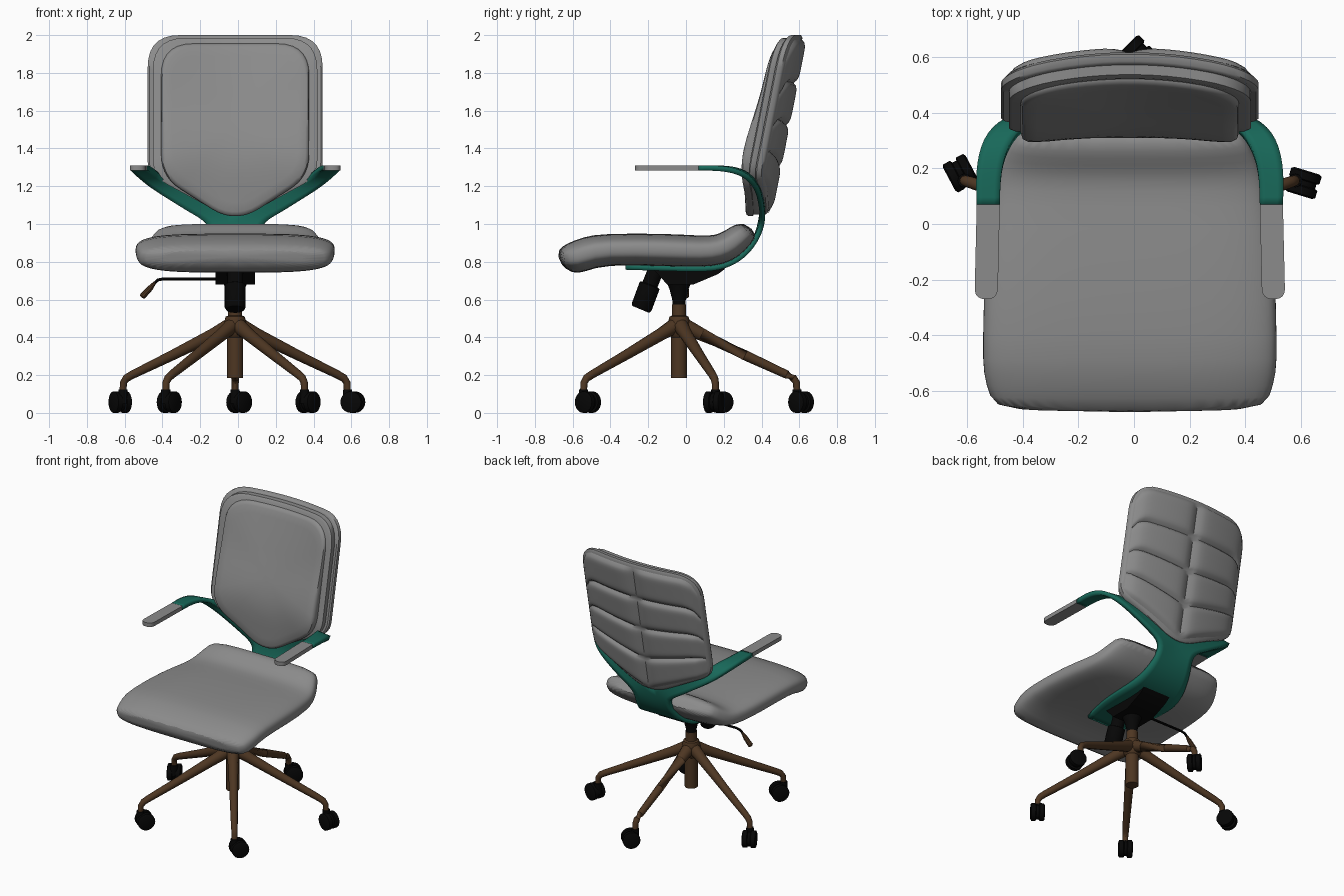
import bpy, bmesh
from math import pi, cos, sin, radians, sqrt, exp, copysign, ceil
from mathutils import Vector as V

if "Cube" in bpy.data.objects:
    bpy.data.objects.remove(bpy.data.objects["Cube"])

CX, CY = -0.015, -0.037            # column axis


def material(name, rgb):
    m = bpy.data.materials.new(name)
    m.diffuse_color = (*rgb, 1)
    m.use_nodes = True
    m.node_tree.nodes["Principled BSDF"].inputs["Base Color"].default_value = m.diffuse_color
    return m


GREY = material("grey", (0.26, 0.26, 0.26))
TEAL = material("teal", (0.009, 0.138, 0.10))
BROWN = material("brown", (0.075, 0.037, 0.016))
BLACK = material("black", (0.002, 0.002, 0.002))


def make(name, verts, faces, mat, angle=35):
    me = bpy.data.meshes.new(name)
    me.from_pydata([(p[0] + CX, p[1], p[2]) for p in verts], [], faces)
    bm = bmesh.new()
    bm.from_mesh(me)
    bmesh.ops.recalc_face_normals(bm, faces=bm.faces)
    bm.to_mesh(me)
    bm.free()
    ob = bpy.data.objects.new(name, me)
    bpy.context.collection.objects.link(ob)
    me.materials.append(mat)
    bpy.ops.object.select_all(action='DESELECT')
    ob.select_set(True)
    bpy.context.view_layer.objects.active = ob
    bpy.ops.object.shade_smooth_by_angle(angle=radians(angle))
    return ob


def loft(name, rings, mat=GREY, angle=35):
    n = len(rings[0])
    faces = [(r * n + i, r * n + (i + 1) % n, (r + 1) * n + (i + 1) % n, (r + 1) * n + i)
             for r in range(len(rings) - 1) for i in range(n)]
    faces += [tuple(range(n)), tuple(range((len(rings) - 1) * n, len(rings) * n))]
    return make(name, [p for ring in rings for p in ring], faces, mat, angle)


def sweep(name, pts, radii, mat, n=16):
    pts, rings = [V(p) for p in pts], []
    for i, p in enumerate(pts):
        t = (pts[min(i + 1, len(pts) - 1)] - pts[max(i - 1, 0)]).normalized()
        a = t.cross(V((0, 1, 0)) if abs(t.y) < 0.9 else V((1, 0, 0))).normalized()
        b = t.cross(a)
        rings.append([p + radii[i] * (a * cos(2 * pi * k / n) + b * sin(2 * pi * k / n))
                      for k in range(n)])
    return loft(name, rings, mat)


def rounded(corners, steps=7, longest=0.07):
    """Closed 2D outline from (x, y, fillet) corners, long edges subdivided."""
    pts = []
    for i, (x, y, d) in enumerate(corners):
        p = V((x, y))
        a = p + (V(corners[i - 1][:2]) - p).normalized() * d
        b = p + (V(corners[(i + 1) % len(corners)][:2]) - p).normalized() * d
        pts += [a.lerp(p, t).lerp(p.lerp(b, t), t) for t in (k / steps for k in range(steps + 1))]
    out = []
    for i, p in enumerate(pts):
        q = pts[(i + 1) % len(pts)]
        k = max(1, ceil((q - p).length / longest))
        out += [p.lerp(q, j / k) for j in range(k)]
    return out


# Seat: rounded sections along the side profile
stations = [(-.672, .795, -.682, .86, .47), (-.605, .732, -.635, .897, .505), (-.53, .748, -.54, .932, .528),
            (-.43, .787, -.45, .95, .53), (-.1, .775, -.1, .95, .522), (.1, .77, .08, .937, .495),
            (.2, .785, .16, .94, .48), (.285, .827, .21, .967, .455), (.35, .90, .26, 1.0, .42),
            (.38, .945, .315, 1.005, .385)]


def section(yb, zb, yt, zt, hw, n=36):
    ring = []
    for k in range(n):
        c, s = cos(2 * pi * k / n), sin(2 * pi * k / n)
        x, h = copysign(abs(c) ** .55, c) * hw, .5 + .5 * copysign(abs(s) ** .65, s)
        ring.append((x, yb + (yt - yb) * h, zb + (zt - zb) * h))
    return ring


seat = loft("seat", [section(*s) for s in stations], angle=50)
sub = seat.modifiers.new("smooth", 'SUBSURF')
sub.levels = sub.render_levels = 1


# Backrest: leaning, curved around the sitter
def bend(x, z, w):
    return (x, .465 + .198 * (z - 1.04) - .33 * x * x + w, z)


def panel(name, hw, top, low, bottom, r, layers, lumbar=0.0):
    line = rounded([(-hw, top, .17), (hw, top, .17), (hw, low, r), (0, bottom, .15), (-hw, low, r)])
    rings = []
    for s, w, k in layers:
        ring = []
        for p in line:
            x, z = p.x * s, 1.52 + (p.y - 1.52) * s
            ring.append(bend(x, z, w - k * lumbar * exp(-((z - 1.38) / .25) ** 2)))
        rings.append(ring)
    return loft(name, rings, angle=45)


panel("back_shell", .463, 2.0, 1.25, 1.015, .08,
      [(.3, -.035, 0), (.7, -.035, 0), (.97, -.035, 0), (1, -.045, 0), (1, -.07, 0),
       (.98, -.08, 0), (.6, -.08, 0)])
panel("back_middle_layer", .435, 1.985, 1.25, 1.015, .09,
      [(.6, -.07, 0), (.98, -.07, 0), (1, -.08, 0), (1, -.115, 0), (.97, -.125, 0), (.6, -.125, 0)])
panel("back_front_cushion", .392, 1.955, 1.25, 1.0, .12,
      [(.6, -.11, 0), (1, -.11, 0), (1, -.128, .6), (.985, -.14, .8), (.95, -.147, .9), (.85, -.153, 1),
       (.7, -.161, 1), (.55, -.168, 1), (.4, -.172, 1), (.25, -.174, 1), (.1, -.175, 1)], .04)

# Tufted rear pads: two columns, four chevron rows, with pinched seams
ROWS, COLS, D = 4, 2, 14
verts, faces = [], []
bulge = lambda i: 1 - abs(2 * (i % D) / D - 1) ** 7
NX, NZ = COLS * D, ROWS * D
for j in range(NZ + 1):
    t = j / NZ
    for i in range(NX + 1):
        x = .445 * (2 * i / NX - 1)
        over = max(0, abs(x) - .33)
        top = 1.975 - (.116 - sqrt(.116 ** 2 - over ** 2))
        bot = 1.055 + .44 * abs(x) + .3 * max(0, abs(x) - .39)
        z = top + (bot - top) * t - .45 * abs(x) * t * (1 - t)
        verts.append(bend(x, z, -.034 + .026 * bulge(i) * bulge(j)))
for j in range(NZ):
    for i in range(NX):
        a = j * (NX + 1) + i
        faces.append((a, a + 1, a + NX + 2, a + NX + 1))
make("back_rear_pads", verts, faces, GREY, 40)

# Teal frame: plate and stem under the seat, forking into both arms
stem = [(-.32, .772, .13), (-.1, .765, .19), (.1, .76, .2), (.2, .772, .19), (.3, .825, .165),
        (.37, .91, .14), (.405, 1.0, .13)]
arm = [((.23, .405, 1.055), (.13, .405, 1.11)), ((.34, .395, 1.125), (.27, .39, 1.18)),
       ((.455, .375, 1.2), (.38, .36, 1.24)), ((.53, .305, 1.272), (.435, .285, 1.287)),
       ((.555, .19, 1.297), (.465, .19, 1.297)), ((.55, .065, 1.297), (.467, .065, 1.297))]
verts, faces = [], []
for k, (y, z, h) in enumerate(stem):
    rise = .05 if k == len(stem) - 1 else 0
    verts += [(-h, y, z), (0, y, z + rise), (h, y, z)]
    if k:
        b = 3 * k
        faces += [(b - 3, b - 2, b + 1, b), (b - 2, b - 1, b + 2, b + 1)]
mid = len(verts) - 2
for side in (-1, 1):
    low, up = mid + side, mid
    for p, q in arm:
        n = len(verts)
        verts += [(side * p[0], *p[1:]), (side * q[0], *q[1:])]
        faces.append((low, up, n + 1, n) if side > 0 else (up, low, n, n + 1))
        low, up = n, n + 1
frame = make("arm_frame", verts, faces, TEAL, 60)
sub = frame.modifiers.new("smooth", 'SUBSURF')
sub.levels = sub.render_levels = 2
sub.boundary_smooth = 'PRESERVE_CORNERS'
solid = frame.modifiers.new("thickness", 'SOLIDIFY')
solid.thickness, solid.offset = .028, 0

# Armrest pads
for side, label in ((-1, "left"), (1, "right")):
    line = rounded([(side * .467, .07, .002), (side * .55, .07, .002),
                    (side * .558, -.27, .04), (side * .475, -.27, .04)])
    loft(f"armrest_pad_{label}", [[(p.x, p.y, z) for p in line] for z in (1.283, 1.311)])

# Tilt mechanism, tension knob and height lever
loft("tilt_mechanism", [[(-.105, a, z), (.105, a, z), (.105, b, z), (-.105, b, z)]
                        for z, a, b in ((.765, -.18, .21), (.735, -.15, .17), (.68, -.10, .04))], BLACK)
sweep("tension_knob", [(0, -.16, .755), (0, -.19, .68), (0, -.192, .675), (0, -.235, .56), (0, -.24, .548)],
      [.042, .042, .056, .056, .048], BLACK, 20)
sweep("height_lever", [(-.09, 0, .71), (-.38, 0, .71), (-.41, 0, .703), (-.44, 0, .675)],
      [.008] * 4, BLACK, 8)
sweep("lever_handle", [(-.425, 0, .69), (-.45, 0, .66), (-.49, 0, .618), (-.495, 0, .612)],
      [.008, .015, .017, .01], BROWN, 10)

# Gas column and hub
sweep("column_collar", [(0, CY, z) for z in (.69, .655, .60, .56)], [.065, .05, .036, .032], BLACK, 24)
sweep("column", [(0, CY, z) for z in (.575, .515, .51, .47, .42, .40, .185)],
      [.037, .037, .05, .062, .058, .042, .042], BROWN, 24)

# Five legs with twin-wheel casters
for i, yaw in enumerate((45, 118, 52, 52, -17)):
    a = radians(90 + 72 * i)
    at = lambda r, z: V((r * cos(a), CY + r * sin(a), z))
    sweep(f"leg_{i + 1}", [at(.02, .465), at(.12, .415), at(.35, .305), at(.57, .203), at(.605, .184),
                           at(.622, .16), at(.625, .10)], [.042, .034, .027, .022, .021, .019, .018], BROWN, 12)
    f = V((cos(radians(yaw)), sin(radians(yaw)), 0))
    s = V((-f.y, f.x, 0))
    c = at(.625, .057) + f * .03
    for k in (-1, 1):
        sweep(f"caster_wheel_{i + 1}_{'inner' if k < 0 else 'outer'}",
              [c + s * k * d for d in (.009, .013, .04, .046)], [.05, .057, .057, .046], BLACK, 20)
    sweep(f"caster_hood_{i + 1}", [c - s * .02, c + s * .02], [.047, .047], BLACK, 16)
    sweep(f"caster_stem_{i + 1}", [at(.625, .05), at(.625, .125)], [.026, .024], BLACK, 12)
